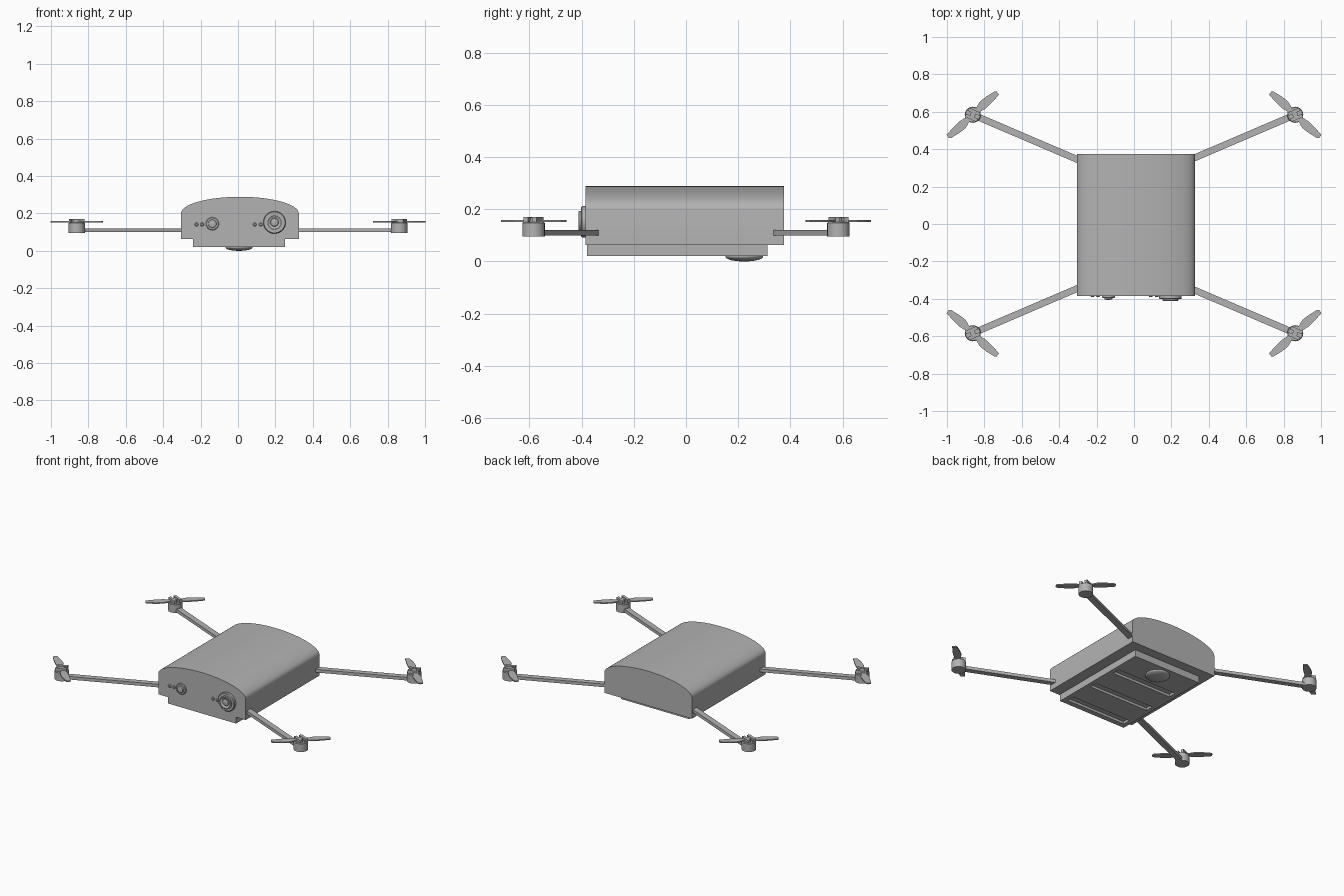
import bpy, bmesh, math
from mathutils import Matrix, Vector

if "Cube" in bpy.data.objects:
    bpy.data.objects.remove(bpy.data.objects["Cube"], do_unlink=True)

grey = bpy.data.materials.new("plain grey")
grey.use_nodes = True
colour = (0.45, 0.45, 0.45, 1)
grey.diffuse_color = colour
grey.node_tree.nodes["Principled BSDF"].inputs["Base Color"].default_value = colour


def finish(name, bm, matrix=Matrix(), smooth=False):
    """Turn a bmesh into a named object, placed by a matrix."""
    bm.transform(matrix)
    bmesh.ops.recalc_face_normals(bm, faces=bm.faces)
    mesh = bpy.data.meshes.new(name)
    bm.to_mesh(mesh)
    bm.free()
    mesh.materials.append(grey)
    ob = bpy.data.objects.new(name, mesh)
    bpy.context.collection.objects.link(ob)
    if smooth:
        bpy.ops.object.select_all(action='DESELECT')
        ob.select_set(True)
        bpy.context.view_layer.objects.active = ob
        bpy.ops.object.shade_smooth_by_angle(angle=math.radians(35))
    return ob


def prism(name, outline, low, high, matrix=Matrix(), smooth=False):
    """Extrude a flat xy outline from low to high."""
    bm = bmesh.new()
    face = bm.faces.new([bm.verts.new((x, y, low)) for x, y in outline])
    extruded = bmesh.ops.extrude_face_region(bm, geom=[face])["geom"]
    moved = [v for v in extruded if isinstance(v, bmesh.types.BMVert)]
    bmesh.ops.translate(bm, vec=(0, 0, high - low), verts=moved)
    return finish(name, bm, matrix, smooth)


def box(name, x0, x1, y0, y1, z0, z1, matrix=Matrix()):
    return prism(name, [(x0, y0), (x1, y0), (x1, y1), (x0, y1)], z0, z1, matrix)


def lathe(name, profile, matrix=Matrix(), sides=32):
    """Revolve (radius, height) points about z; open ends are capped."""
    bm = bmesh.new()
    rings = []
    for r, h in profile:
        rings.append([bm.verts.new((r * math.cos(a), r * math.sin(a), h))
                      for a in (math.tau * i / sides for i in range(sides))])
    for low, high in zip(rings, rings[1:]):
        for i in range(sides):
            j = (i + 1) % sides
            bm.faces.new((low[i], low[j], high[j], high[i]))
    bm.faces.new(rings[0])
    bm.faces.new(rings[-1])
    return finish(name, bm, matrix, True)


# Arched body: profile in x and z, extruded along y
CX, HALF = 0.01, 0.315
BACK, FRONT, BOTTOM, SHOULDER = 0.375, -0.385, 0.064, 0.2
outline = [(CX - HALF, BOTTOM), (CX + HALF, BOTTOM)]
for i in range(33):
    a = math.pi * i / 32
    outline.append((CX + HALF * math.cos(a), SHOULDER + 0.089 * math.sin(a)))
upright = Matrix.Rotation(math.pi / 2, 4, 'X')
prism("body_shell", outline, -BACK, -FRONT, upright, True)

# Belly plate with three recessed slots
plate = box("belly_plate", -0.24, 0.252, -0.38, 0.312, 0.02, BOTTOM + 0.005)
for y in (-0.32, -0.11, 0.1):
    cutter = box("slot_cutter", -0.21, 0.222, y - 0.026, y + 0.026, 0, 0.036)
    cutter.hide_render = True
    cut = plate.modifiers.new("slot", 'BOOLEAN')
    cut.operation, cut.solver, cut.object = 'DIFFERENCE', 'EXACT', cutter
    bpy.context.view_layer.objects.active = plate
    bpy.ops.object.modifier_apply(modifier=cut.name)
    bpy.data.objects.remove(cutter, do_unlink=True)

# Shallow dome sensor under the belly
dome = [(0.072 * math.cos(a), 0.018 - 0.018 * math.sin(a))
        for a in (math.pi / 2 * i / 8 for i in range(8))]
lathe("belly_dome", [(0.072, 0.025)] + dome, Matrix.Translation((0.005, 0.223, 0)))


def on_front(x, z):
    return Matrix.Translation((x, FRONT, z)) @ upright


# Front cameras with stepped rings, and small indicator studs
lathe("main_camera", [(0.06, -0.005), (0.06, 0.013), (0.056, 0.017), (0.042, 0.017),
                      (0.042, 0.025), (0.036, 0.027), (0.022, 0.02), (0.02, 0.023),
                      (0.01, 0.026)], on_front(0.195, 0.152))
lathe("small_camera", [(0.035, -0.005), (0.035, 0.007), (0.031, 0.01), (0.022, 0.01),
                       (0.02, 0.018), (0.01, 0.02)], on_front(-0.137, 0.145))
for x in (-0.222, -0.192, 0.09, 0.122):
    lathe("indicator_stud", [(0.01, -0.004), (0.01, 0.003), (0.006, 0.006)],
          on_front(x, 0.141), 16)

# Four arms, each with a motor and a two-bladed propeller
ROTOR = Vector((0.862, 0.584, 0))
ROOT = Vector((0.28, 0.335, 0))
span = ROTOR - ROOT
slant = math.atan2(span.y, span.x)
blade = [(0.0, -0.014), (0.035, -0.014), (0.075, -0.027), (0.12, -0.024),
         (0.172, -0.014), (0.178, -0.006), (0.176, 0.014), (0.12, 0.02),
         (0.075, 0.021), (0.035, 0.014), (0.0, 0.014)]
for sx, side in ((1, "left"), (-1, "right")):
    for sy, end in ((1, "back"), (-1, "front")):
        tag = f"{end}_{side}"
        mirror = Matrix.Diagonal((sx, sy, 1, 1))
        hub = mirror @ Matrix.Translation(ROTOR)
        along = hub @ Matrix.Rotation(slant, 4, 'Z')
        box(f"{tag}_arm", -span.length, -0.03, -0.018, 0.018, 0.1, 0.12, along)
        lathe(f"{tag}_motor", [(0.043, 0.095), (0.043, 0.148), (0.039, 0.152)], hub, 24)
        lathe(f"{tag}_spindle", [(0.014, 0.15), (0.014, 0.168)], hub, 16)
        for y in (-0.018, 0.018):
            box(f"{tag}_hub_clamp", -0.034, 0.034, y - 0.009, y + 0.009,
                0.15, 0.171, along)
        for turn in (138, 318):
            spin = hub @ Matrix.Rotation(math.radians(turn), 4, 'Z')
            prism(f"{tag}_blade", blade, 0.152, 0.159, spin)
